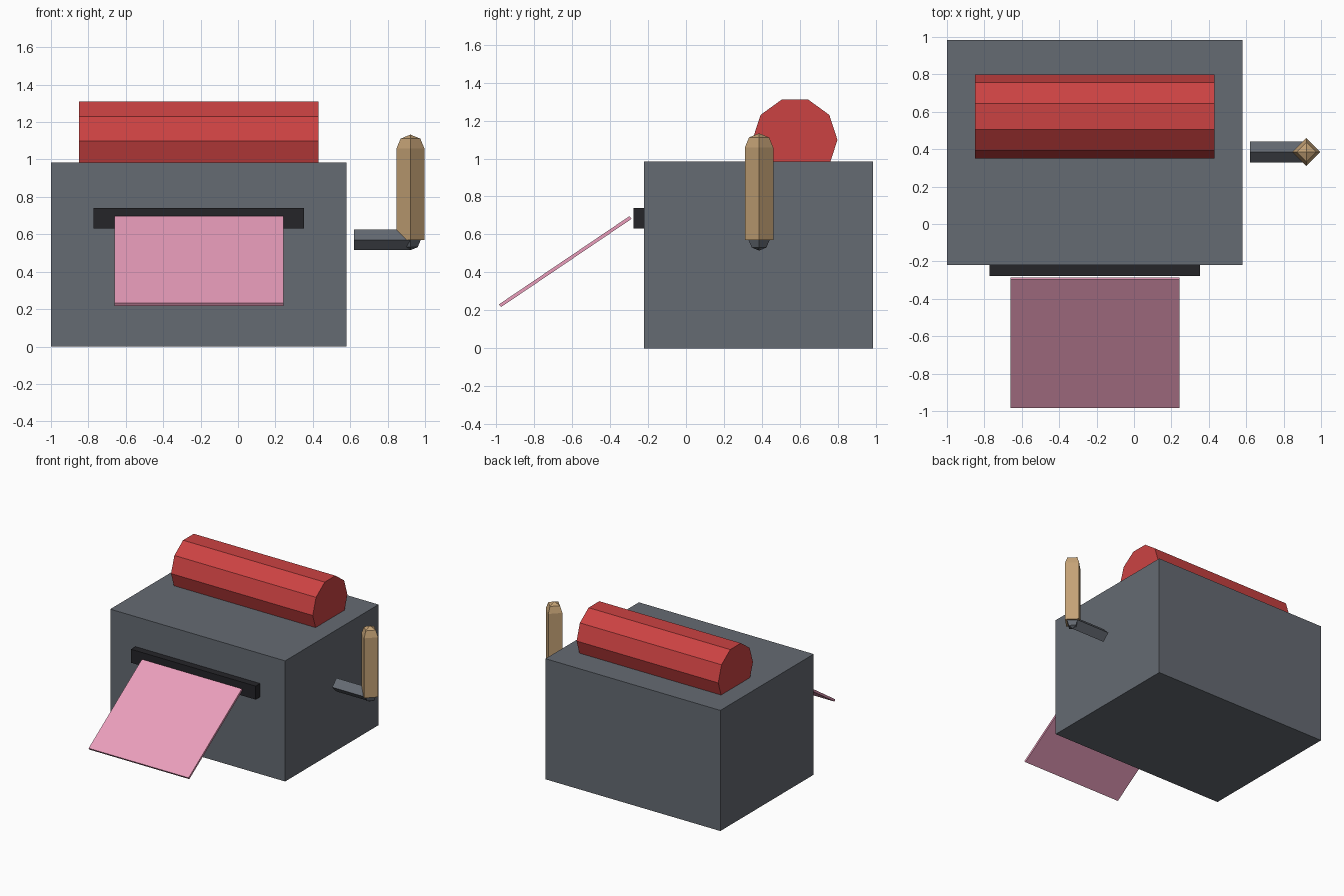
import bpy
import math

if "Cube" in bpy.data.objects:
    bpy.data.objects.remove(bpy.data.objects["Cube"])


def material(name, rgb):
    m = bpy.data.materials.new(name)
    m.diffuse_color = (*rgb, 1.0)
    m.use_nodes = True
    m.node_tree.nodes["Principled BSDF"].inputs["Base Color"].default_value = m.diffuse_color
    return m


GREY = material("slate_grey", (0.13, 0.145, 0.17))
BLACK = material("dark_trim", (0.018, 0.018, 0.022))
RED = material("red", (0.60, 0.055, 0.055))
PINK = material("pink", (0.82, 0.34, 0.50))
TAN = material("wood", (0.55, 0.36, 0.18))


def finish(name, mat):
    ob = bpy.context.object
    ob.name = ob.data.name = name
    ob.data.materials.append(mat)
    return ob


def box(name, lo, hi, mat, rot=(0, 0, 0)):
    """Box between two corners, turned about its own centre."""
    mid = [(a + b) / 2 for a, b in zip(lo, hi)]
    bpy.ops.mesh.primitive_cube_add(size=1, location=mid, rotation=rot)
    ob = finish(name, mat)
    ob.scale = [b - a for a, b in zip(lo, hi)]
    return ob


def rod(name, start, length, radius, sides, mat, along_x=False):
    """Low-poly cylinder running from start along +x or +z."""
    x, y, z = start
    h = length / 2
    loc = (x + h, y, z) if along_x else (x, y, z + h)
    rot = (0, math.pi / 2, 0) if along_x else (0, 0, 0)
    bpy.ops.mesh.primitive_cylinder_add(vertices=sides, radius=radius, depth=length,
                                        location=loc, rotation=rot)
    return finish(name, mat)


def knob(name, loc, radius, mat):
    bpy.ops.mesh.primitive_uv_sphere_add(segments=4, ring_count=4, radius=radius, location=loc)
    return finish(name, mat)


# Main housing and the slot trim on its front
box("body", (-1.0, -0.22, 0.0), (0.58, 0.985, 0.985), GREY)
box("slot_trim", (-0.773, -0.277, 0.63), (0.354, -0.215, 0.74), BLACK)

# Sheet sliding down and forward out of the slot
length, thick, mid_y, mid_z = 0.83, 0.018, -0.636, 0.457
box("sheet", (-0.66, mid_y - length / 2, mid_z - thick / 2),
    (0.243, mid_y + length / 2, mid_z + thick / 2), PINK, (math.radians(34.05), 0, 0))

# Ten-sided roller half sunk in the top
rod("roller", (-0.85, 0.574, 1.098), 1.28, 0.224, 10, RED, along_x=True)

# Crank: side arm, elbow and upright grip with a domed end
cx, cy, cz = 0.922, 0.385, 0.57
rod("crank_arm", (0.62, cy, cz), cx - 0.62, 0.055, 4, GREY, along_x=True)
knob("crank_elbow", (cx, cy, cz), 0.055, GREY)
rod("crank_grip", (cx, cy, cz), 0.488, 0.075, 4, TAN)
knob("crank_grip_end", (cx, cy, cz + 0.488), 0.075, TAN)
